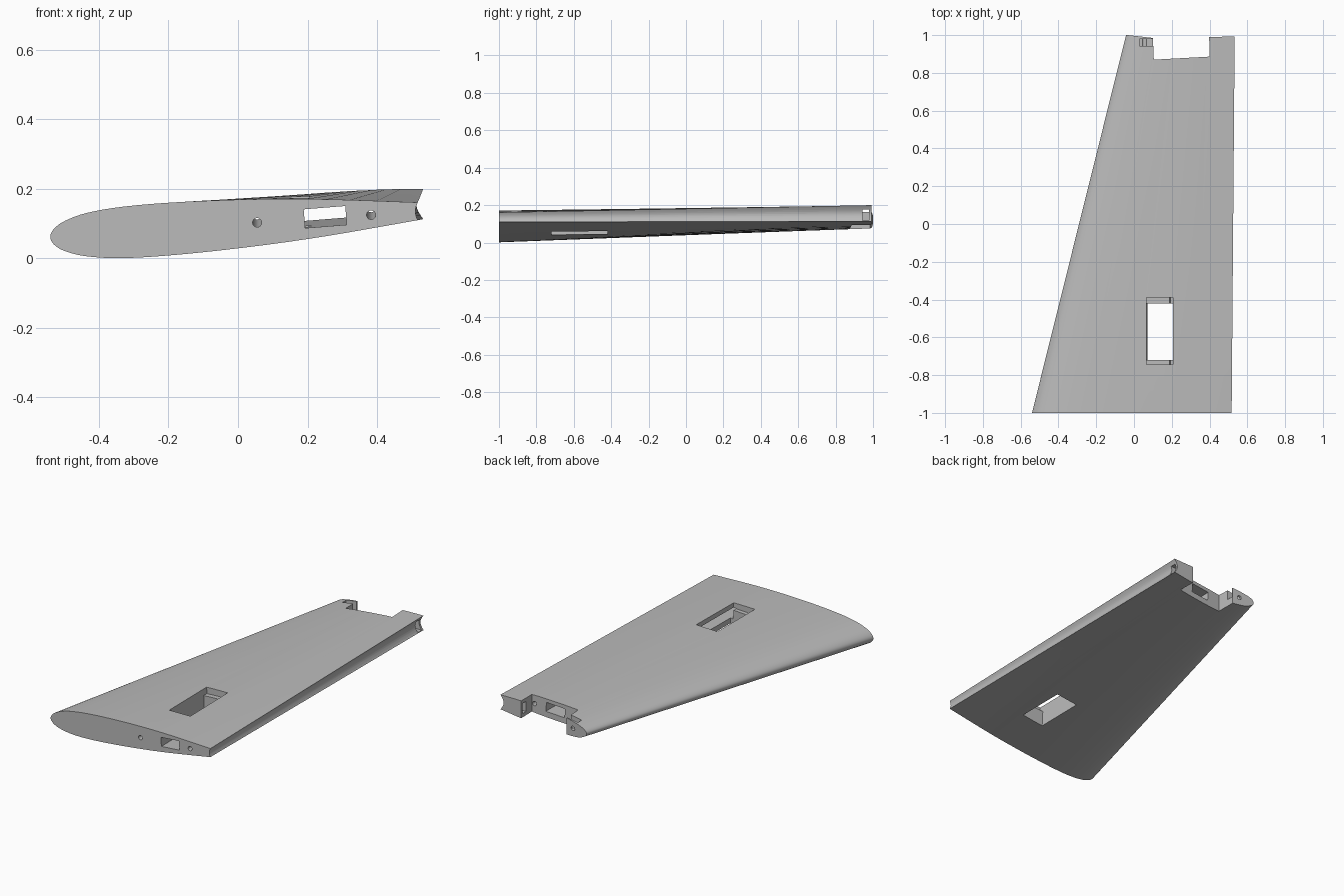
import bpy, bmesh, math

cube = bpy.data.objects.get("Cube")
if cube:
    bpy.data.objects.remove(cube, do_unlink=True)

grey = bpy.data.materials.new("plain_grey")
grey.use_nodes = True
grey.diffuse_color = (0.5, 0.5, 0.5, 1)
grey.node_tree.nodes["Principled BSDF"].inputs["Base Color"].default_value = grey.diffuse_color


def make_object(name, bm):
    bmesh.ops.recalc_face_normals(bm, faces=bm.faces)
    mesh = bpy.data.meshes.new(name)
    bm.to_mesh(mesh)
    bm.free()
    mesh.materials.append(grey)
    obj = bpy.data.objects.new(name, mesh)
    bpy.context.scene.collection.objects.link(obj)
    return obj


def prism(name, lower, upper):
    """Join two matching outlines into a closed solid."""
    bm = bmesh.new()
    a = [bm.verts.new(p) for p in lower]
    b = [bm.verts.new(p) for p in upper]
    n = len(a)
    for i in range(n):
        j = (i + 1) % n
        bm.faces.new((a[i], a[j], b[j], b[i]))
    caps = [bm.faces.new(a), bm.faces.new(b)]
    bmesh.ops.triangulate(bm, faces=[f for f in bm.faces if f not in caps])
    return make_object(name, bm)


def smooth_path(pts, steps=4):
    """Catmull-Rom curve through the points."""
    out = []
    for i in range(len(pts) - 1):
        p0, p1, p2, p3 = (pts[min(max(k, 0), len(pts) - 1)] for k in range(i - 1, i + 3))
        for s in range(steps):
            t = s / steps
            out.append(tuple(
                b + 0.5 * t * (c - a + t * (2 * a - 5 * b + 4 * c - d + t * (3 * (b - c) + d - a)))
                for a, b, c, d in zip(p0, p1, p2, p3)))
    return out + [pts[-1]]


# Wing section: upper skin, nose, lower skin, hollowed trailing edge
stations = (0, .01, .04, .1, .2, .35, .55, .75, 1)


def section(y, nose, chord, top, bottom, hollow):
    upper = [(nose + u * chord, z) for u, z in zip(stations, top)]
    lower = [(nose + u * chord, z) for u, z in zip(stations[1:], bottom)]
    pts = smooth_path(upper[::-1] + lower)
    for k in range(1, 8):
        t = k / 8
        pts.append((nose + chord - hollow * math.sin(math.pi * t),
                    bottom[-1] + t * (top[-1] - bottom[-1])))
    return [(x, y, z) for x, z in pts]


root = section(-1, -.54, 1.057,
               (.062, .085, .108, .131, .149, .162, .17, .17, .161),
               (.04, .021, .006, .001, .011, .034, .064, .11), .007)
tip = section(1, -.042, .575,
              (.122, .135, .147, .158, .17, .181, .191, .198, .2),
              (.108, .097, .084, .077, .076, .082, .093, .113), .02)
wing = prism("wing_panel", root, tip)


# Cutters
def box_cutter(name, centre, size, rotation):
    bm = bmesh.new()
    bmesh.ops.create_cube(bm, size=1)
    bmesh.ops.scale(bm, vec=size, verts=bm.verts)
    obj = make_object(name, bm)
    obj.location, obj.rotation_euler = centre, rotation
    return obj


def rod_cutter(name, x, z):
    bm = bmesh.new()
    bmesh.ops.create_cone(bm, cap_ends=True, segments=24, radius1=.013, radius2=.013, depth=2.6)
    obj = make_object(name, bm)
    obj.location, obj.rotation_euler = (x, 0, z), (math.pi / 2 + rise, 0, 0)
    return obj


rise = .011
notch = [(-.06, 1.003), (.1, .985), (.105, .87), (.4, .886),
         (.398, .99), (.6, .994), (.6, 1.1), (-.06, 1.1)]
cutters = [
    prism("tip_notch", [(x, y, -.2) for x, y in notch], [(x, y, .4) for x, y in notch]),
    box_cutter("spar_tunnel", (.25, 0, .13), (.12, 2.6, .054), (rise, -.08, 0)),
    rod_cutter("front_rod_hole", .055, .114),
    rod_cutter("rear_rod_hole", .383, .136),
    box_cutter("bay_through_hole", (.139, -.57, .1), (.14, .3, .4), (0, -.05, 0)),
    box_cutter("bay_ledge", (.132, -.567, .24), (.14, .355, .2), (0, -.05, 0)),
    box_cutter("hinge_pocket", (.32, .961, .147), (.58, .036, .06), (0, 0, 0)),
]

bpy.context.view_layer.objects.active = wing
for cutter in cutters:
    cutter.hide_render = True
    mod = wing.modifiers.new(cutter.name, "BOOLEAN")
    mod.operation, mod.solver, mod.object = "DIFFERENCE", "EXACT", cutter
    bpy.ops.object.modifier_apply(modifier=mod.name)
    bpy.data.objects.remove(cutter, do_unlink=True)

# Smooth skins with crisp cut edges
for obj in bpy.context.selected_objects:
    obj.select_set(False)
wing.select_set(True)
bpy.ops.object.shade_smooth_by_angle(angle=math.radians(30))
